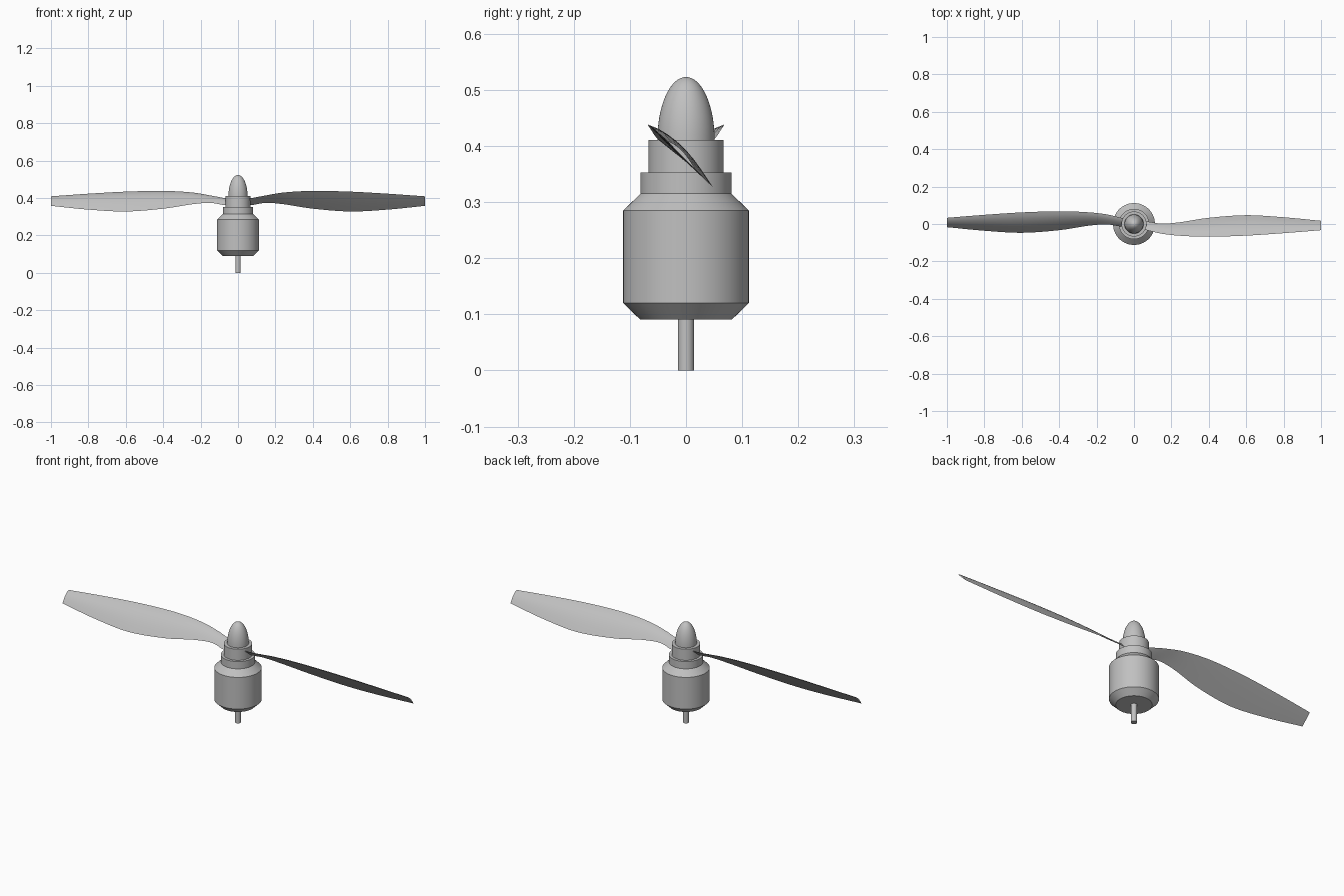
import bpy, bmesh, math
from mathutils import Vector, Matrix

cube = bpy.data.objects.get("Cube")
if cube:
    bpy.data.objects.remove(cube, do_unlink=True)

grey = bpy.data.materials.new("plain grey")
grey.use_nodes = True
COLOUR = (0.53, 0.53, 0.53, 1)
grey.diffuse_color = COLOUR
grey.node_tree.nodes["Principled BSDF"].inputs["Base Color"].default_value = COLOUR


def finish(name, bm, angle=20):
    """Turn a bmesh into a smooth-shaded object with crisp hard edges."""
    bmesh.ops.recalc_face_normals(bm, faces=bm.faces)
    mesh = bpy.data.meshes.new(name)
    bm.to_mesh(mesh)
    bm.free()
    mesh.materials.append(grey)
    obj = bpy.data.objects.new(name, mesh)
    bpy.context.collection.objects.link(obj)
    bpy.ops.object.select_all(action="DESELECT")
    obj.select_set(True)
    bpy.context.view_layer.objects.active = obj
    bpy.ops.object.shade_smooth_by_angle(angle=math.radians(angle))
    return obj


def lathe(name, profile, steps=64, angle=20):
    """Spin a (radius, z) profile, starting and ending on the axis."""
    bm = bmesh.new()
    verts = [bm.verts.new((r, 0, z)) for r, z in profile]
    edges = [bm.edges.new(pair) for pair in zip(verts, verts[1:])]
    bmesh.ops.spin(bm, geom=verts + edges, cent=(0, 0, 0), axis=(0, 0, 1),
                   angle=math.tau, steps=steps, use_merge=True)
    bmesh.ops.remove_doubles(bm, verts=bm.verts, dist=1e-5)
    return finish(name, bm, angle)


# Motor and hub
lathe("shaft", [(0, 0), (0.0145, 0), (0.0145, 0.1), (0, 0.1)], 32)
lathe("motor_can", [(0, 0.091), (0.082, 0.091), (0.112, 0.12), (0.112, 0.285),
                    (0.081, 0.315), (0, 0.315)])
lathe("collar", [(0, 0.31), (0.081, 0.31), (0.081, 0.353), (0, 0.353)])
lathe("hub", [(0, 0.35), (0.067, 0.35), (0.067, 0.411), (0, 0.411)])

# Bullet-shaped spinner
arc = [i / 16 * math.pi / 2 for i in range(16)]
lathe("spinner", [(0, 0.408)] + [(0.051 * math.cos(a), 0.411 + 0.112 * math.sin(a))
                                 for a in arc] + [(0, 0.523)], angle=40)

# Blade stations: x, leading edge y and z, trailing edge y and z
STATIONS = [Vector(s) for s in (
    (0.04, -0.025, 0.395, 0.014, 0.36),
    (0.08, -0.036, 0.401, 0.012, 0.363),
    (0.15, -0.052, 0.414, 0.002, 0.374),
    (0.25, -0.063, 0.430, 0.010, 0.366),
    (0.40, -0.068, 0.438, 0.033, 0.343),
    (0.60, -0.062, 0.434, 0.047, 0.328),
    (0.80, -0.049, 0.423, 0.036, 0.338),
    (1.00, -0.033, 0.409, 0.017, 0.358))]


def smooth_stations(points, n=6):
    """Catmull-Rom interpolation through the stations."""
    p = [2 * points[0] - points[1]] + points + [2 * points[-1] - points[-2]]
    out = []
    for a, b, c, d in zip(p, p[1:], p[2:], p[3:]):
        for i in range(n):
            t = i / n
            out.append(b + (c - a) * (t / 2)
                       + (2 * a - 5 * b + 4 * c - d) * (t * t / 2)
                       + (3 * b - a - 3 * c + d) * (t ** 3 / 2))
    return out + [points[-1]]


def blade(name, turn):
    """Loft a thin cambered section along the stations."""
    bm = bmesh.new()
    n = 8
    rings = []
    for x, ly, lz, ty, tz in smooth_stations(STATIONS):
        lead, trail = Vector((x, ly, lz)), Vector((x, ty, tz))
        chord = trail - lead
        up = Vector((0, -chord.z, chord.y))
        ring = []
        for i in range(2 * n):
            t = i / n if i <= n else 2 - i / n
            bulge = math.sin(math.pi * t ** 0.8)
            height = 0.09 if i <= n else -0.01
            ring.append(bm.verts.new(lead + chord * t + up * bulge * height))
        rings.append(ring)
    for r, s in zip(rings, rings[1:]):
        for i in range(2 * n):
            j = (i + 1) % (2 * n)
            bm.faces.new((r[i], r[j], s[j], s[i]))
    bm.faces.new(rings[0])
    bm.faces.new(rings[-1])
    bmesh.ops.rotate(bm, verts=bm.verts, matrix=Matrix.Rotation(turn, 3, "Z"))
    finish(name, bm, 30)


blade("left_blade", 0)
blade("right_blade", math.pi)
